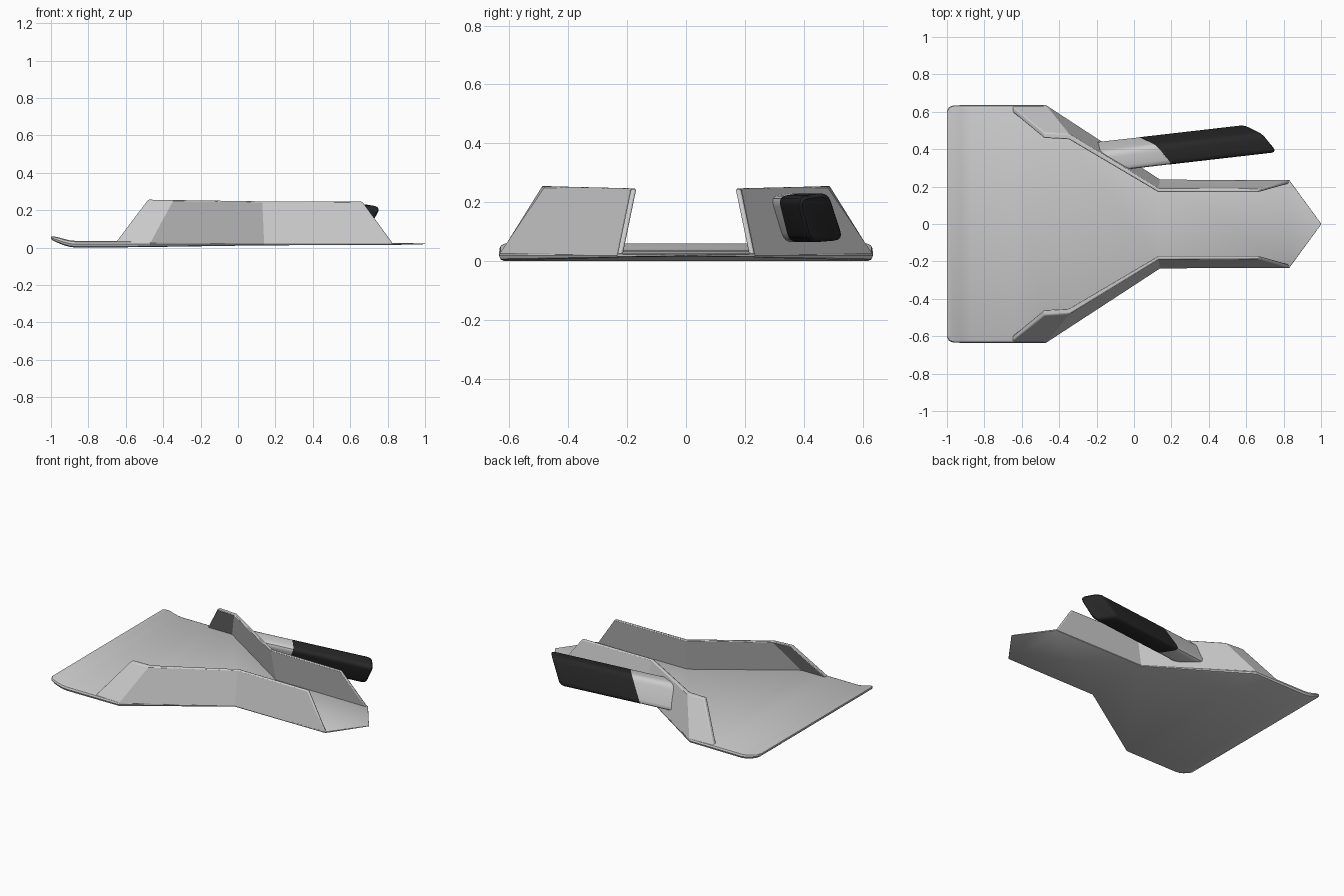
import bpy, bmesh, math
from mathutils import Vector

if "Cube" in bpy.data.objects:
    bpy.data.objects.remove(bpy.data.objects["Cube"])


def loft(name, rings, bevel=0, mirror=False, color=None, angle=30):
    """Skin closed rings of equal length, cap both ends."""
    bm = bmesh.new()
    vr = [[bm.verts.new(p) for p in ring] for ring in rings]
    n = len(vr[0])
    for a, b in zip(vr, vr[1:]):
        for i in range(n):
            j = (i + 1) % n
            bm.faces.new((a[i], a[j], b[j], b[i]))
    bm.faces.new(vr[0])
    bm.faces.new(vr[-1])
    bmesh.ops.recalc_face_normals(bm, faces=bm.faces)
    me = bpy.data.meshes.new(name)
    bm.to_mesh(me)
    bm.free()
    ob = bpy.data.objects.new(name, me)
    bpy.context.collection.objects.link(ob)
    if bevel:
        m = ob.modifiers.new("bevel", 'BEVEL')
        m.width, m.segments = bevel, 2
        m.limit_method, m.angle_limit = 'ANGLE', math.radians(40)
    if mirror:
        m = ob.modifiers.new("mirror", 'MIRROR')
        m.use_axis = (False, True, False)
    if color:
        mat = bpy.data.materials.new(name)
        mat.diffuse_color = color
        mat.use_nodes = True
        mat.node_tree.nodes["Principled BSDF"].inputs["Base Color"].default_value = mat.diffuse_color
        me.materials.append(mat)
    bpy.ops.object.select_all(action='DESELECT')
    ob.select_set(True)
    bpy.context.view_layer.objects.active = ob
    bpy.ops.object.shade_smooth_by_angle(angle=math.radians(angle))
    return ob


# Scoop floor: x, half width, bottom z, top z
stations = [(-1.0, 0.605, 0.048, 0.060), (-0.99, 0.625, 0.038, 0.060),
            (-0.965, 0.634, 0.026, 0.056), (-0.93, 0.635, 0.012, 0.046),
            (-0.90, 0.635, 0.004, 0.039), (-0.87, 0.635, 0.0, 0.036),
            (-0.65, 0.635, 0.001, 0.036), (-0.47, 0.635, 0.003, 0.034),
            (0.14, 0.237, 0.012, 0.026), (0.83, 0.235, 0.014, 0.025),
            (1.0, 0.003, 0.018, 0.022)]


def floor_ring(x, hw, zb, zt):
    r = (zt - zb) / 2
    s = min(r, hw * 0.5)
    half = [(hw - s + s * math.cos(a), (zb + zt) / 2 + r * math.sin(a))
            for a in [math.radians(t) for t in (-90, -45, 0, 45, 90)]]
    return [(x, y, z) for y, z in half] + [(x, -y, z) for y, z in reversed(half)]


loft("scoop_floor", [floor_ring(*s) for s in stations])

# Side walls: outer base point, outer top point, thickness in y
wall = [((-0.655, 0.632, 0.024), (-0.48, 0.488, 0.256), 0.030),
        ((-0.47, 0.635, 0.022), (-0.345, 0.480, 0.254), 0.030),
        ((0.14, 0.237, 0.016), (0.13, 0.190, 0.247), 0.020),
        ((0.83, 0.234, 0.018), (0.665, 0.187, 0.245), 0.018)]
rings = []
for b, t, w in wall:
    b, t, d = Vector(b), Vector(t), Vector((0, w, 0))
    rings.append([b, t, t - d, b - d])
loft("side_walls", rings, bevel=0.006, mirror=True)

# Handle cross-section (y, z) at x = 0.58
corners = [(0.355, 0.220), (0.472, 0.234), (0.537, 0.072), (0.405, 0.062)]


def rounded(pts, r, steps=4):
    out = []
    for i, p in enumerate(pts):
        p = Vector(p)
        a = p + (Vector(pts[i - 1]) - p).normalized() * r
        b = p + (Vector(pts[(i + 1) % len(pts)]) - p).normalized() * r
        for k in range(steps + 1):
            t = k / steps
            out.append(a * (1 - t) ** 2 + p * 2 * t * (1 - t) + b * t * t)
    return out


def slanted_x(y, z):
    return 0.58 - 0.78 * (y - 0.535) + 0.33 * (z - 0.075)


def handle_ring(shift, scale=1.0, on_wall=False):
    c = Vector((0.443, 0.148))
    ring = []
    for p in rounded(corners, 0.035):
        y, z = c + (p - c) * scale
        if on_wall:
            x = (0.397 - (z - 0.03) * 0.32 - y) / 0.763 - 0.012
        else:
            x = slanted_x(y, z) + shift
        ring.append((x, y + 0.115 * (x - 0.58), z))
    return ring


loft("handle_neck", [handle_ring(0, 1.0, True), handle_ring(-0.55, 0.99)])
loft("handle_grip", [handle_ring(-0.56), handle_ring(-0.02), handle_ring(-0.003, 0.95),
                     handle_ring(0.006, 0.85)], color=(0.02, 0.02, 0.02, 1), angle=40)
